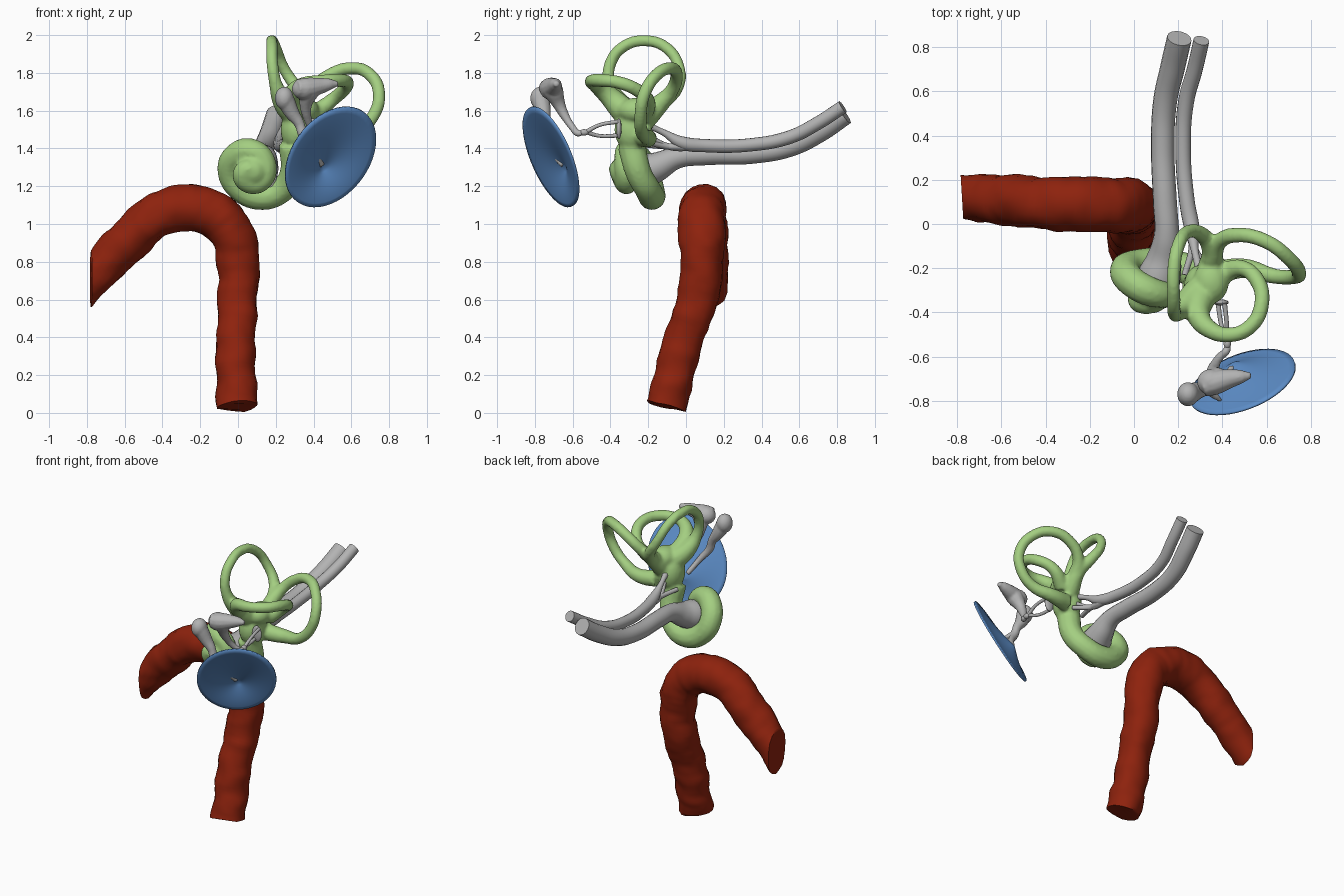
import bpy, bmesh, math
from mathutils import Vector, noise

cube = bpy.data.objects.get("Cube")
if cube:
    bpy.data.objects.remove(cube, do_unlink=True)


def material(name, rgb):
    m = bpy.data.materials.new(name)
    m.use_nodes = True
    m.diffuse_color = (*rgb, 1)
    m.node_tree.nodes["Principled BSDF"].inputs["Base Color"].default_value = (*rgb, 1)
    return m


GREEN = material("soft green", (0.37, 0.62, 0.22))
BLUE = material("membrane blue", (0.11, 0.27, 0.58))
RED = material("artery red", (0.27, 0.016, 0.004))
GREY = material("bone grey", (0.45, 0.45, 0.45))


def make_object(name, bm, mat):
    bmesh.ops.recalc_face_normals(bm, faces=bm.faces)
    mesh = bpy.data.meshes.new(name)
    bm.to_mesh(mesh)
    bm.free()
    mesh.materials.append(mat)
    ob = bpy.data.objects.new(name, mesh)
    bpy.context.collection.objects.link(ob)
    return ob


def add_tube(bm, points, steps=8, sides=4):
    """Sweep a round tube through (x, y, z, radius) points into bm."""
    cu = bpy.data.curves.new("path", "CURVE")
    cu.dimensions = "3D"
    cu.bevel_depth = 1
    cu.bevel_resolution = sides
    cu.resolution_u = steps
    cu.use_fill_caps = True
    sp = cu.splines.new("BEZIER")
    sp.radius_interpolation = "CARDINAL"
    sp.bezier_points.add(len(points) - 1)
    for bp, (x, y, z, r) in zip(sp.bezier_points, points):
        bp.co = (x, y, z)
        bp.radius = r
        bp.handle_left_type = bp.handle_right_type = "AUTO"
    ob = bpy.data.objects.new("path", cu)
    bpy.context.collection.objects.link(ob)
    dg = bpy.context.evaluated_depsgraph_get()
    mesh = bpy.data.meshes.new_from_object(ob.evaluated_get(dg))
    bm.from_mesh(mesh)
    bmesh.ops.remove_doubles(bm, verts=bm.verts, dist=0.0002)
    bpy.data.objects.remove(ob)
    bpy.data.curves.remove(cu)
    bpy.data.meshes.remove(mesh)


def add_ball(bm, centre, size):
    verts = bmesh.ops.create_uvsphere(bm, u_segments=20, v_segments=12, radius=1)["verts"]
    for v in verts:
        v.co = Vector(centre) + Vector(a * b for a, b in zip(v.co, size))


def fuse(ob, voxel, rounds):
    """Melt overlapping pieces into one organic surface."""
    rm = ob.modifiers.new("fuse", "REMESH")
    rm.mode = "VOXEL"
    rm.voxel_size = voxel
    rm.use_smooth_shade = True
    sm = ob.modifiers.new("soften", "SMOOTH")
    sm.factor = 0.5
    sm.iterations = rounds


# Artery: lumpy arched tube with one upright cut end
bm = bmesh.new()
add_tube(bm, [(0, -.105, .035, .108), (-.01, -.06, .2, .106), (-.01, -.01, .4, .104),
              (0, .06, .6, .108), (0, .085, .8, .115), (-.03, .085, .95, .122),
              (-.13, .085, 1.05, .124), (-.28, .09, 1.085, .124), (-.45, .1, 1.03, .12),
              (-.6, .11, .89, .112), (-.75, .12, .74, .106), (-.92, .125, .57, .104)], 10, 7)
bm.normal_update()
for v in bm.verts:
    lump = noise.noise(v.co * 9) * .014 + noise.noise(v.co * 22) * .005
    v.co += v.normal * lump
bmesh.ops.bisect_plane(bm, geom=bm.verts[:] + bm.edges[:] + bm.faces[:],
                       plane_co=(-.777, .1, .7), plane_no=(-1, -.06, 0), clear_outer=True)
bmesh.ops.holes_fill(bm, edges=[e for e in bm.edges if e.is_boundary])
make_object("artery", bm, RED)

# Labyrinth: spiral cochlea, vestibule and three canals fused together
bm = bmesh.new()
cochlea = [(.29, -.29, 1.42, .075), (.29, -.25, 1.27, .07), (.23, -.2, 1.18, .07),
           (.12, -.18, 1.145, .072), (.01, -.185, 1.19, .07), (-.04, -.21, 1.28, .07),
           (-.01, -.26, 1.36, .07), (.07, -.305, 1.385, .068), (.14, -.32, 1.33, .06),
           (.13, -.315, 1.24, .06), (.06, -.32, 1.22, .06), (.03, -.345, 1.27, .058),
           (.08, -.355, 1.3, .055)]
anterior = [(.3, -.3, 1.58, .07), (.235, -.36, 1.65, .055), (.2, -.405, 1.74, .036),
            (.182, -.4, 1.85, .032), (.18, -.33, 1.94, .031), (.18, -.21, 1.97, .031),
            (.2, -.1, 1.93, .031), (.245, -.035, 1.82, .031), (.31, -.05, 1.72, .036),
            (.35, -.12, 1.65, .045), (.34, -.22, 1.55, .06)]
lateral = [(.3, -.33, 1.6, .07), (.29, -.41, 1.68, .055), (.34, -.475, 1.735, .042),
           (.43, -.502, 1.755, .035), (.53, -.46, 1.76, .035), (.578, -.36, 1.75, .035),
           (.56, -.26, 1.71, .036), (.49, -.2, 1.65, .038), (.39, -.23, 1.57, .05)]
posterior = [(.35, -.16, 1.62, .05), (.385, -.08, 1.7, .038), (.47, -.05, 1.78, .035),
             (.6, -.08, 1.825, .034), (.7, -.155, 1.79, .034), (.747, -.22, 1.69, .034),
             (.72, -.24, 1.58, .034), (.63, -.235, 1.49, .036), (.5, -.2, 1.455, .045),
             (.37, -.22, 1.46, .055)]
for path in (cochlea, anterior, lateral, posterior):
    add_tube(bm, path)
add_ball(bm, (.31, -.28, 1.5), (.085, .1, .12))
add_ball(bm, (.35, -.26, 1.6), (.08, .1, .07))
add_ball(bm, (.08, -.33, 1.28), (.08, .075, .08))
fuse(make_object("labyrinth", bm, GREEN), .011, 5)

# Nerves: a thick trunk flaring into the cochlea, a thin one that branches
bm = bmesh.new()
add_tube(bm, [(.205, .84, 1.58, .056), (.175, .71, 1.49, .056), (.14, .55, 1.41, .054),
              (.13, .35, 1.372, .053), (.14, .1, 1.365, .054), (.148, -.05, 1.35, .058),
              (.135, -.16, 1.3, .08), (.11, -.25, 1.27, .1)], 8, 6)
make_object("cochlear_nerve", bm, GREY)

bm = bmesh.new()
add_tube(bm, [(.305, .83, 1.62, .036), (.275, .7, 1.535, .036), (.235, .55, 1.46, .036),
              (.222, .35, 1.42, .035), (.24, .1, 1.415, .035), (.262, -.02, 1.43, .034),
              (.275, -.12, 1.485, .017), (.3, -.22, 1.53, .02)], 8, 6)
make_object("vestibular_nerve", bm, GREY)

bm = bmesh.new()
for end in ((.33, -.2, 1.43), (.23, -.23, 1.42), (.31, -.22, 1.48)):
    add_tube(bm, [(.255, .02, 1.41, .025), (.265, -.09, 1.41, .017), (*end, .014)])
make_object("nerve_branches", bm, GREY)

# Eardrum: tilted shallow cone with a thin shell
bm = bmesh.new()
RINGS, SEGS, LEAN = 10, 48, .36


def drum_point(s, a):
    x = .24 * s * math.cos(a)
    z = .265 * s * (LEAN * math.cos(a) + math.sqrt(1 - LEAN ** 2) * math.sin(a))
    shift = 1 - s
    dx, dz = x - .04 * shift, z - .06 * shift
    depth = .075 * shift ** 1.6
    return (.49 + dx, -.715 + .5 * dx - .52 * dz + depth, 1.355 + dz)


centre = bm.verts.new(drum_point(0, 0))
rows = [[bm.verts.new(drum_point(i / RINGS, math.tau * j / SEGS)) for j in range(SEGS)]
        for i in range(1, RINGS + 1)]
for j in range(SEGS):
    k = (j + 1) % SEGS
    bm.faces.new((centre, rows[0][j], rows[0][k]))
    for low, high in zip(rows, rows[1:]):
        bm.faces.new((low[j], high[j], high[k], low[k]))
drum = make_object("eardrum", bm, BLUE)
shell = drum.modifiers.new("shell", "SOLIDIFY")
shell.thickness = .01
shell.offset = 0

# Hammer bone: round head, neck and a handle reaching the drum centre
bm = bmesh.new()
add_ball(bm, (.245, -.77, 1.665), (.05, .055, .062))
add_tube(bm, [(.25, -.77, 1.66, .048), (.285, -.755, 1.59, .04), (.325, -.75, 1.53, .028),
              (.345, -.75, 1.47, .026), (.395, -.72, 1.4, .02), (.445, -.65, 1.31, .016)])
add_tube(bm, [(.34, -.75, 1.48, .024), (.37, -.78, 1.465, .016), (.395, -.8, 1.45, .008)])
fuse(make_object("hammer_bone", bm, GREY), .007, 3)

# Anvil bone: broad body, short process and long process
bm = bmesh.new()
add_ball(bm, (.35, -.715, 1.715), (.065, .06, .058))
add_tube(bm, [(.31, -.74, 1.72, .045), (.36, -.72, 1.72, .055), (.43, -.7, 1.73, .045),
              (.49, -.69, 1.74, .03), (.53, -.685, 1.742, .014)])
add_tube(bm, [(.38, -.705, 1.71, .055), (.36, -.675, 1.64, .036), (.365, -.64, 1.57, .024),
              (.39, -.6, 1.51, .019), (.42, -.57, 1.48, .018), (.425, -.55, 1.485, .015)])
fuse(make_object("anvil_bone", bm, GREY), .007, 3)

# Stirrup bone: head, two bowed arms and an oval footplate
bm = bmesh.new()
add_ball(bm, (.422, -.54, 1.485), (.017, .025, .017))
for side in (-1, 1):
    add_tube(bm, [(.42, -.53, 1.487, .012), (.408 + .012 * side, -.46, 1.495 + .028 * side, .01),
                  (.395 + .015 * side, -.36, 1.505 + .037 * side, .011)])
add_ball(bm, (.393, -.355, 1.505), (.035, .014, .055))
make_object("stirrup_bone", bm, GREY)

# Smooth shading with crisp cut ends
bpy.ops.object.select_all(action="DESELECT")
for ob in bpy.context.collection.objects:
    if ob.type == "MESH" and ob.data.materials and ob.data.materials[0] in (GREEN, BLUE, RED, GREY):
        ob.select_set(True)
        bpy.context.view_layer.objects.active = ob
bpy.ops.object.shade_smooth_by_angle(angle=math.radians(50))
